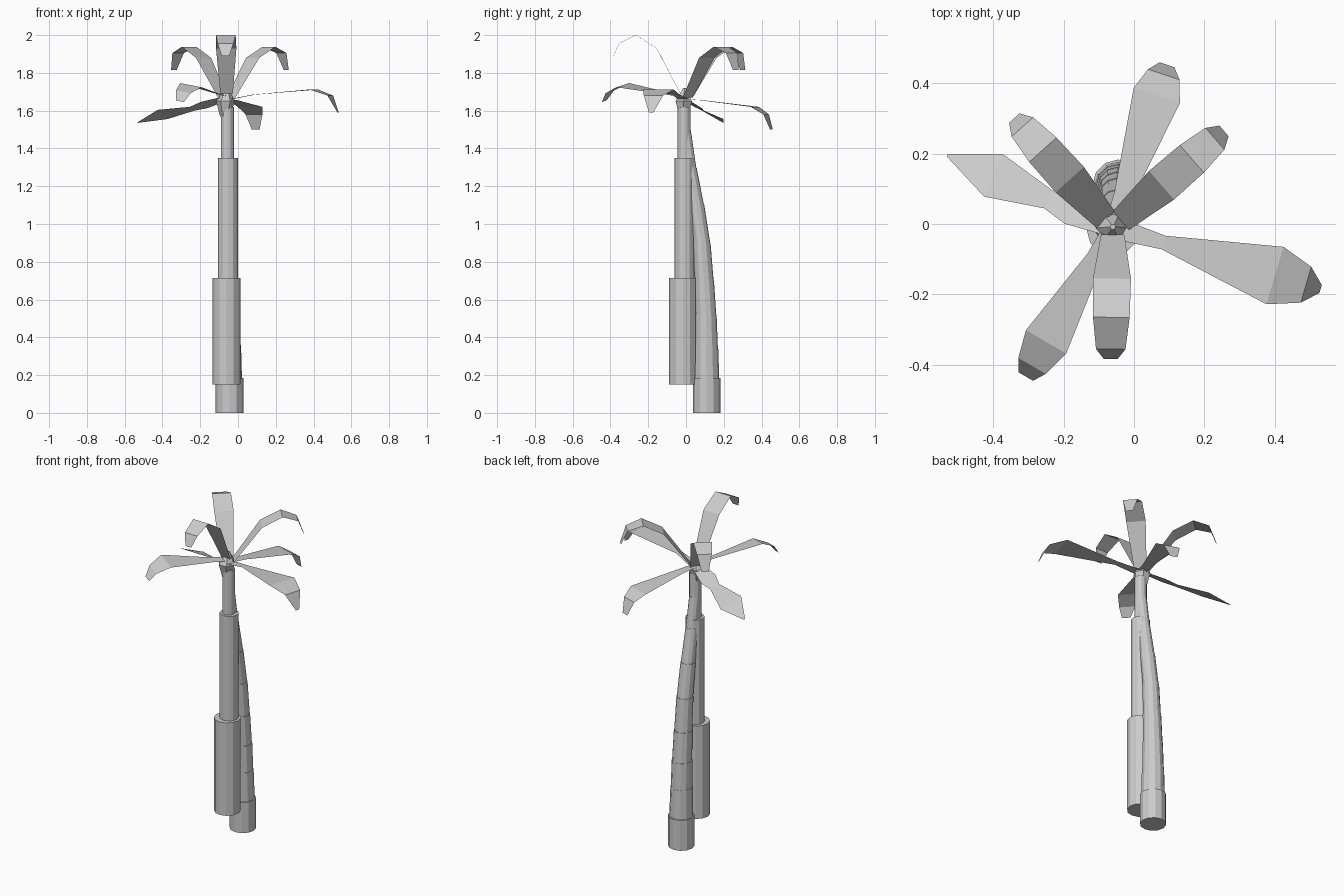
import bpy
from math import cos, sin, pi, radians


def add_mesh(name, verts, faces):
    mesh = bpy.data.meshes.new(name)
    mesh.from_pydata(verts, [], faces)
    mesh.update()
    obj = bpy.data.objects.new(name, mesh)
    bpy.context.collection.objects.link(obj)
    return obj


def loft(name, rings, sides=12):
    """Capped tube through rings of (x, y, z, radius)."""
    verts = [(x + r * cos(2 * pi * i / sides), y + r * sin(2 * pi * i / sides), z)
             for x, y, z, r in rings for i in range(sides)]
    faces = []
    for k in range(len(rings) - 1):
        for i in range(sides):
            j = (i + 1) % sides
            a, b = k * sides, (k + 1) * sides
            faces.append((a + i, a + j, b + j, b + i))
    faces.append(tuple(reversed(range(sides))))
    faces.append(tuple(range((len(rings) - 1) * sides, len(rings) * sides)))
    return add_mesh(name, verts, faces)


CX, CY = -0.06, -0.01    # crown centre


def leaf(name, angle, rows, roll=0.0):
    """Faceted sheet through rows of (distance from crown, z, half width)."""
    c, s = cos(radians(angle)), sin(radians(angle))
    verts = []
    for d, z, w in rows:
        for side in (1, -1):
            verts.append((CX + d * c - side * w * s,
                          CY + d * s + side * w * c,
                          z + side * roll * w / 0.06))
    faces = [(2 * i, 2 * i + 1, 2 * i + 3, 2 * i + 2) for i in range(len(rows) - 1)]
    return add_mesh(name, verts, faces)


# Leaning trunk made of tapered, stepped sections
path = [(-0.045, 0.110, 0.00, 0.073), (-0.045, 0.110, 0.185, 0.066),
        (-0.046, 0.108, 0.36, 0.060), (-0.047, 0.105, 0.52, 0.055),
        (-0.049, 0.096, 0.70, 0.050), (-0.051, 0.083, 0.90, 0.045),
        (-0.053, 0.055, 1.10, 0.040), (-0.055, 0.020, 1.30, 0.034),
        (-0.057, -0.003, 1.48, 0.029), (-0.060, -0.010, 1.64, 0.026)]
for n, (low, high) in enumerate(zip(path, path[1:])):
    top_radius = low[3] if n == 0 else high[3] + 0.002
    loft(f"trunk_section_{n + 1}", [low, high[:3] + (top_radius,)])

# Straight stacked columns in front of the trunk
loft("lower_column", [(-0.06, -0.017, 0.15, 0.074), (-0.06, -0.017, 0.715, 0.074)])
loft("middle_column", [(-0.054, -0.008, 0.715, 0.053), (-0.054, -0.008, 1.35, 0.053)])
loft("upper_column", [(-0.056, -0.01, 1.35, 0.035), (-0.056, -0.01, 1.62, 0.035)])

# Bud at the crown
loft("crown_bud", [(-0.07, -0.012, 1.57, 0.025), (-0.066, -0.012, 1.65, 0.05),
                   (-0.06, -0.008, 1.72, 0.008)], 6)

# Upright arching leaves
arch = [(0.03, 1.67, 0.035), (0.183, 1.88, 0.054), (0.297, 1.938, 0.052),
        (0.384, 1.905, 0.041), (0.418, 1.815, 0.02)]
leaf("arched_leaf_right", 41, arch)
leaf("arched_leaf_left", 132, arch)
leaf("arched_leaf_front", -91,
     [(0.02, 1.69, 0.033), (0.145, 1.93, 0.054), (0.255, 2.0, 0.052),
      (0.345, 1.955, 0.042), (0.373, 1.89, 0.02)])

# Low spreading leaves
leaf("spreading_leaf_back", 71.6,
     [(0.02, 1.66, 0.025), (0.10, 1.655, 0.028), (0.395, 1.62, 0.069),
      (0.458, 1.58, 0.047), (0.487, 1.5, 0.022)])
leaf("spreading_leaf_right", -16.5,
     [(0.02, 1.66, 0.03), (0.15, 1.685, 0.02), (0.48, 1.712, 0.085),
      (0.572, 1.68, 0.053), (0.615, 1.59, 0.012)])
leaf("spreading_leaf_front", -120.3,
     [(0.03, 1.68, 0.025), (0.10, 1.69, 0.025), (0.376, 1.735, 0.066),
      (0.455, 1.70, 0.045), (0.49, 1.65, 0.024)], roll=-0.01)
leaf("spreading_leaf_left", 156.4,
     [(0.02, 1.66, 0.03), (0.13, 1.63, 0.045), (0.20, 1.61, 0.028),
      (0.37, 1.58, 0.066), (0.513, 1.537, 0.004)], roll=0.022)
